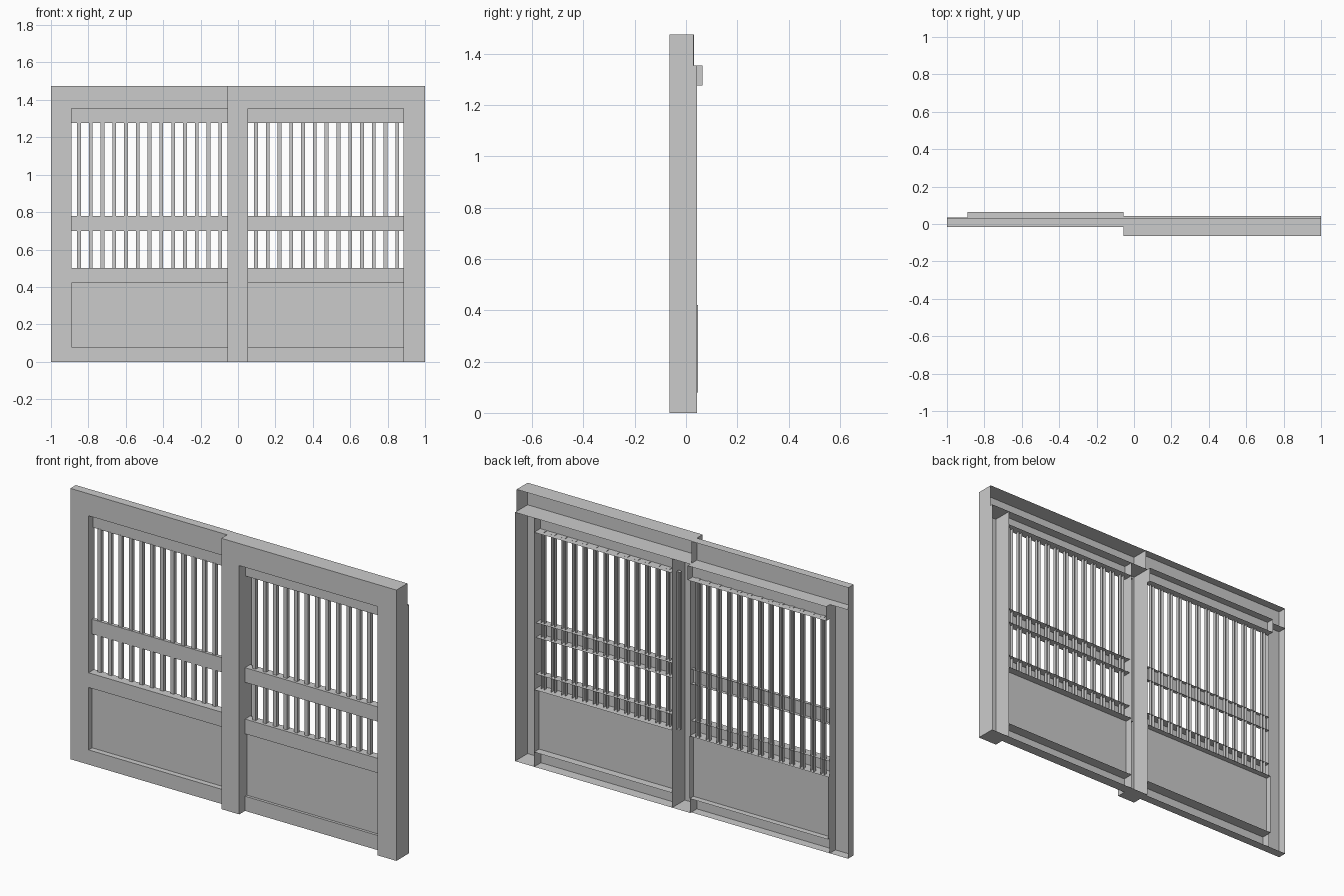
import bpy, bmesh

if "Cube" in bpy.data.objects:
    bpy.data.objects.remove(bpy.data.objects["Cube"])


def shell(bm, x0, x1, y0, y1, z0, z1):
    """Box pressed from sheet: front and four sides, open at the back (+y)."""
    f = [bm.verts.new((x, y0, z)) for x, z in ((x0, z0), (x1, z0), (x1, z1), (x0, z1))]
    b = [bm.verts.new((v.co.x, y1, v.co.z)) for v in f]
    bm.faces.new(f)
    for i in range(4):
        j = (i + 1) % 4
        bm.faces.new((f[j], f[i], b[i], b[j]))


def part(name, *boxes):
    bm = bmesh.new()
    for box in boxes:
        shell(bm, *box)
    me = bpy.data.meshes.new(name)
    bm.to_mesh(me)
    bm.free()
    ob = bpy.data.objects.new(name, me)
    bpy.context.collection.objects.link(ob)
    return ob


def bars(name, first, count, y0, y1):
    part(name, *[(first + i * 0.0629 - 0.01, first + i * 0.0629 + 0.01, y0, y1, 0.42, 1.28)
                 for i in range(count)])


TOP, HEAD = 1.475, 1.355

# Left (rear) door: flush frame
L0, L1, L2 = -1.0, -0.89, -0.055
part("left_header", (L0, L2, -0.015, 0.032, HEAD, TOP))
part("left_stile", (L0, L1, -0.015, 0.034, 0, HEAD))
part("left_bottom_rail", (L1, L2, -0.015, 0.034, 0, 0.08))
part("left_sill_rail", (L1, L2, -0.015, 0.034, 0.42, 0.50))
# Left door: recessed rails, panel and bars
part("left_top_rail", (L1, L2, 0.022, 0.065, 1.277, HEAD))
part("left_middle_rail", (L1, L2, 0.015, 0.034, 0.70, 0.78))
part("left_panel", (L1, L2, 0.015, 0.047, 0.08, 0.42))
bars("left_bars", -0.85, 13, 0.02, 0.04)

# Right (front) door: deep frame
R0, R1, R2, R3 = -0.055, 0.053, 0.885, 1.0
part("right_header", (R0, R3, -0.065, 0.03, HEAD, TOP))
part("right_stiles", (R0, R1, -0.065, 0.043, 0, HEAD),
     (R2, R3, -0.065, 0.043, 0, HEAD))
# Right door: recessed rails, panel and bars
part("right_top_rail", (R1, R2, -0.01, 0.043, 1.277, HEAD))
part("right_middle_rail", (R1, R2, -0.015, 0.03, 0.70, 0.78))
part("right_sill_rail", (R1, R2, -0.015, 0.03, 0.42, 0.50))
part("right_bottom_rail", (R1, R2, -0.015, 0.043, 0, 0.08))
part("right_panel", (R1, R2, 0.0, 0.043, 0.08, 0.42))
bars("right_bars", 0.0335, 14, 0.0, 0.02)
